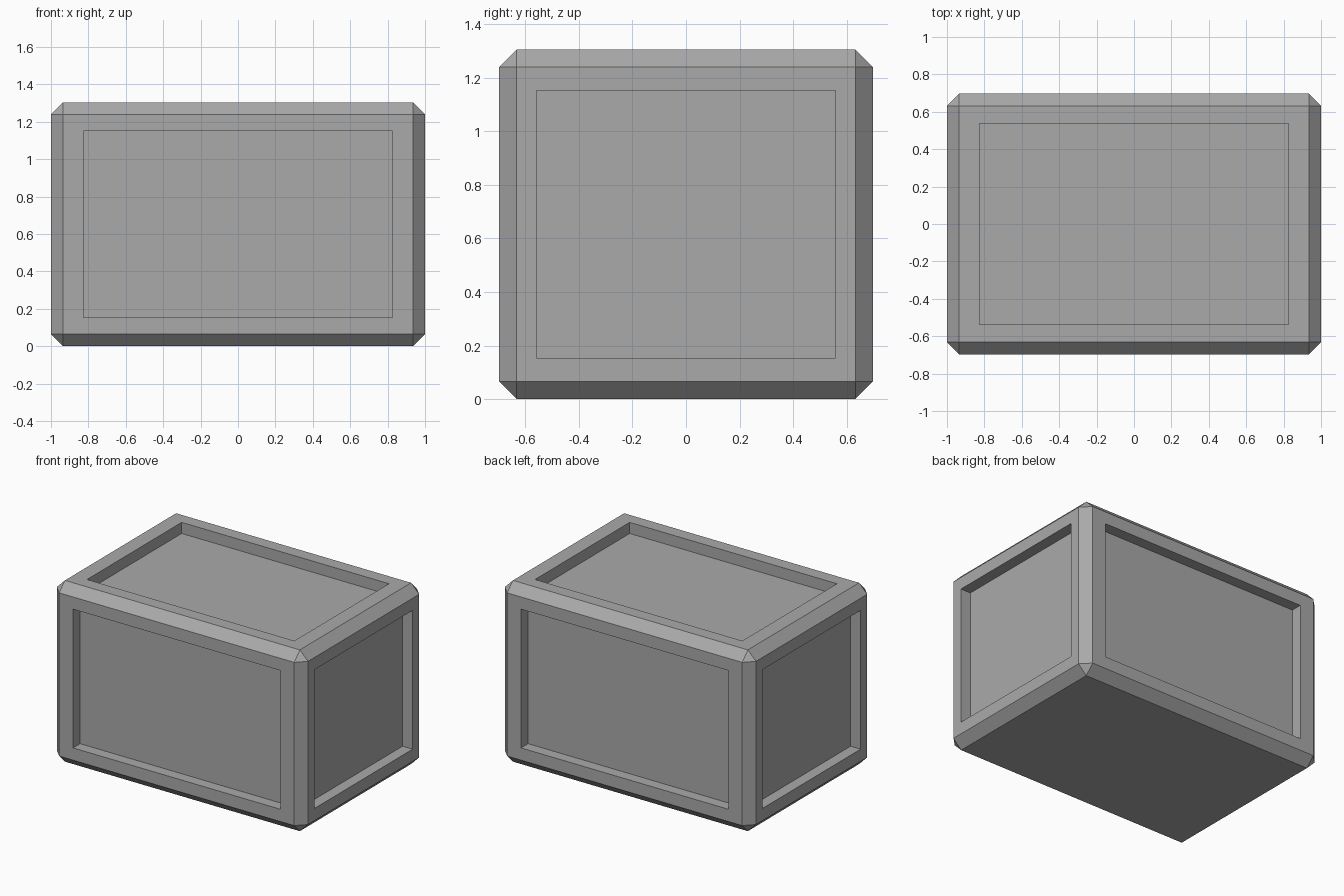
import bpy
import bmesh
from mathutils import Matrix, Vector

old = bpy.data.objects.get("Cube")
if old:
    bpy.data.objects.remove(old, do_unlink=True)

SIZE = Vector((2.0, 1.394, 1.304))
CHAMFER = 0.065
DEPTH = 0.08

# Plain grey material
grey = bpy.data.materials.new("plain grey")
grey.use_nodes = True
colour = (0.4, 0.4, 0.4, 1.0)
grey.diffuse_color = colour
bsdf = next(n for n in grey.node_tree.nodes if n.type == "BSDF_PRINCIPLED")
bsdf.inputs["Base Color"].default_value = colour

# Chamfered box body
bm = bmesh.new()
bmesh.ops.create_cube(bm, size=1.0, matrix=Matrix.Diagonal(SIZE).to_4x4())
bmesh.ops.bevel(bm, geom=bm.edges[:], offset=CHAMFER, offset_type="OFFSET",
                segments=1, profile=0.5, affect="EDGES")
bm.normal_update()

# Main faces get a sunken panel, except the underside
panels = [f for f in bm.faces
          if max(abs(c) for c in f.normal) > 0.99 and f.normal.z > -0.5]
bmesh.ops.inset_individual(bm, faces=panels, thickness=0.05, use_even_offset=True)

# Fit each panel outline, then sink it
for face in panels:
    axis = max(range(3), key=lambda i: abs(face.normal[i]))
    half = (0.825, 0.538 if axis == 2 else 0.557, 0.499)
    for vert in face.verts:
        for i in range(3):
            if i != axis:
                vert.co[i] = half[i] if vert.co[i] > 0 else -half[i]
bm.normal_update()
bmesh.ops.inset_individual(bm, faces=panels, thickness=0.0, depth=-DEPTH)

# Stand the box on the ground
bmesh.ops.translate(bm, verts=bm.verts[:], vec=(0, 0, SIZE.z / 2))
bmesh.ops.recalc_face_normals(bm, faces=bm.faces[:])

mesh = bpy.data.meshes.new("panelled_box")
bm.to_mesh(mesh)
bm.free()
mesh.materials.append(grey)
box = bpy.data.objects.new("panelled_box", mesh)
bpy.context.collection.objects.link(box)
